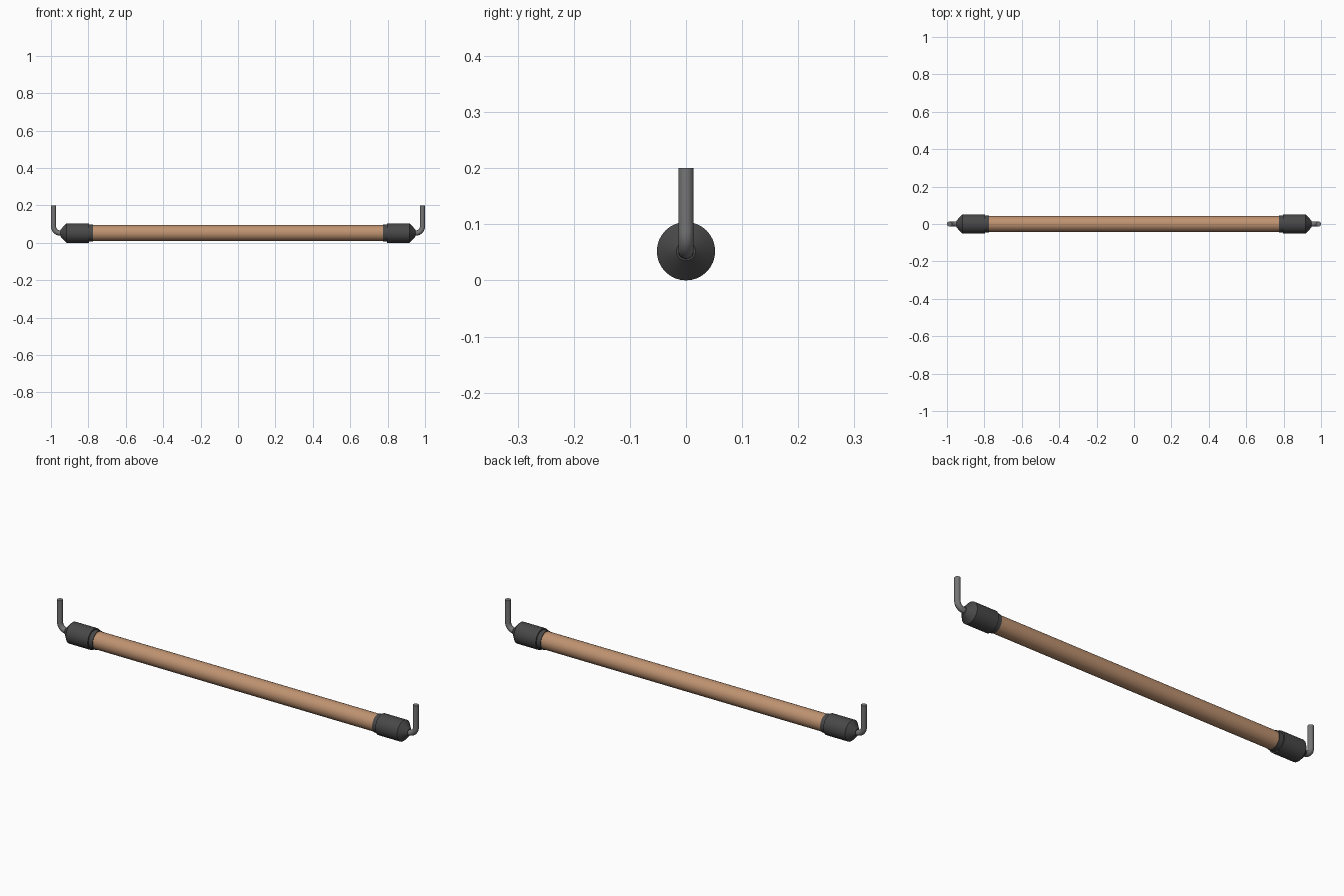
import bpy, math

if "Cube" in bpy.data.objects:
    bpy.data.objects.remove(bpy.data.objects["Cube"])

AXIS_Z = 0.052      # height of the bar's centre line


def material(name, rgb):
    m = bpy.data.materials.new(name)
    m.diffuse_color = (*rgb, 1)
    m.use_nodes = True
    m.node_tree.nodes["Principled BSDF"].inputs["Base Color"].default_value = m.diffuse_color
    return m


WOOD = material("tan wood", (0.52, 0.29, 0.165))
RUBBER = material("dark grey rubber", (0.065, 0.065, 0.065))
STEEL = material("grey steel", (0.18, 0.18, 0.18))


def sweep(name, rings, sides, mat):
    """Skin circles given as (x, z, radius, tilt) with tilt turning from +x to +z."""
    verts, faces = [], []
    for x, z, r, t in rings:
        for i in range(sides):
            a = 2 * math.pi * i / sides
            u = r * math.sin(a)
            verts.append((x - u * math.sin(t), r * math.cos(a), z + u * math.cos(t)))
    for k in range(len(rings) - 1):
        for i in range(sides):
            j = (i + 1) % sides
            faces.append((k * sides + i, (k + 1) * sides + i,
                          (k + 1) * sides + j, k * sides + j))
    faces.append(tuple(range(sides)))
    last = (len(rings) - 1) * sides
    faces.append(tuple(last + i for i in reversed(range(sides))))
    mesh = bpy.data.meshes.new(name)
    mesh.from_pydata(verts, [], faces)
    mesh.materials.append(mat)
    ob = bpy.data.objects.new(name, mesh)
    bpy.context.collection.objects.link(ob)
    bpy.ops.object.select_all(action='DESELECT')
    ob.select_set(True)
    bpy.context.view_layer.objects.active = ob
    bpy.ops.object.mode_set(mode='EDIT')
    bpy.ops.mesh.select_all(action='SELECT')
    bpy.ops.mesh.normals_make_consistent(inside=False)
    bpy.ops.object.mode_set(mode='OBJECT')
    bpy.ops.object.shade_smooth_by_angle(angle=math.radians(30))
    return ob


# Long round bar
sweep("bar", [(-0.80, AXIS_Z, 0.0425, 0), (0.80, AXIS_Z, 0.0425, 0)], 32, WOOD)

# End cap: narrow collar, wide body, cone towards the hook
cap = [(0.775, 0.0455), (0.797, 0.0455), (0.797, 0.052), (0.918, 0.052), (0.95, 0.017)]

# Hook path: out of the cap, quarter bend, straight up
BEND, ROD = 0.035, 0.0138
hook = [(0.935, AXIS_Z, ROD, 0)]
for k in range(9):
    t = math.pi / 2 * k / 8
    hook.append((1 - ROD - BEND + BEND * math.sin(t),
                 AXIS_Z + BEND * (1 - math.cos(t)), ROD, t))
hook.append((1 - ROD, 0.2, ROD, math.pi / 2))

for side, s in (("right", 1), ("left", -1)):
    sweep(side + "_end_cap", [(s * x, AXIS_Z, r, 0) for x, r in cap], 32, RUBBER)
    sweep(side + "_hook", [(s * x, z, r, s * t) for x, z, r, t in hook], 20, STEEL)
